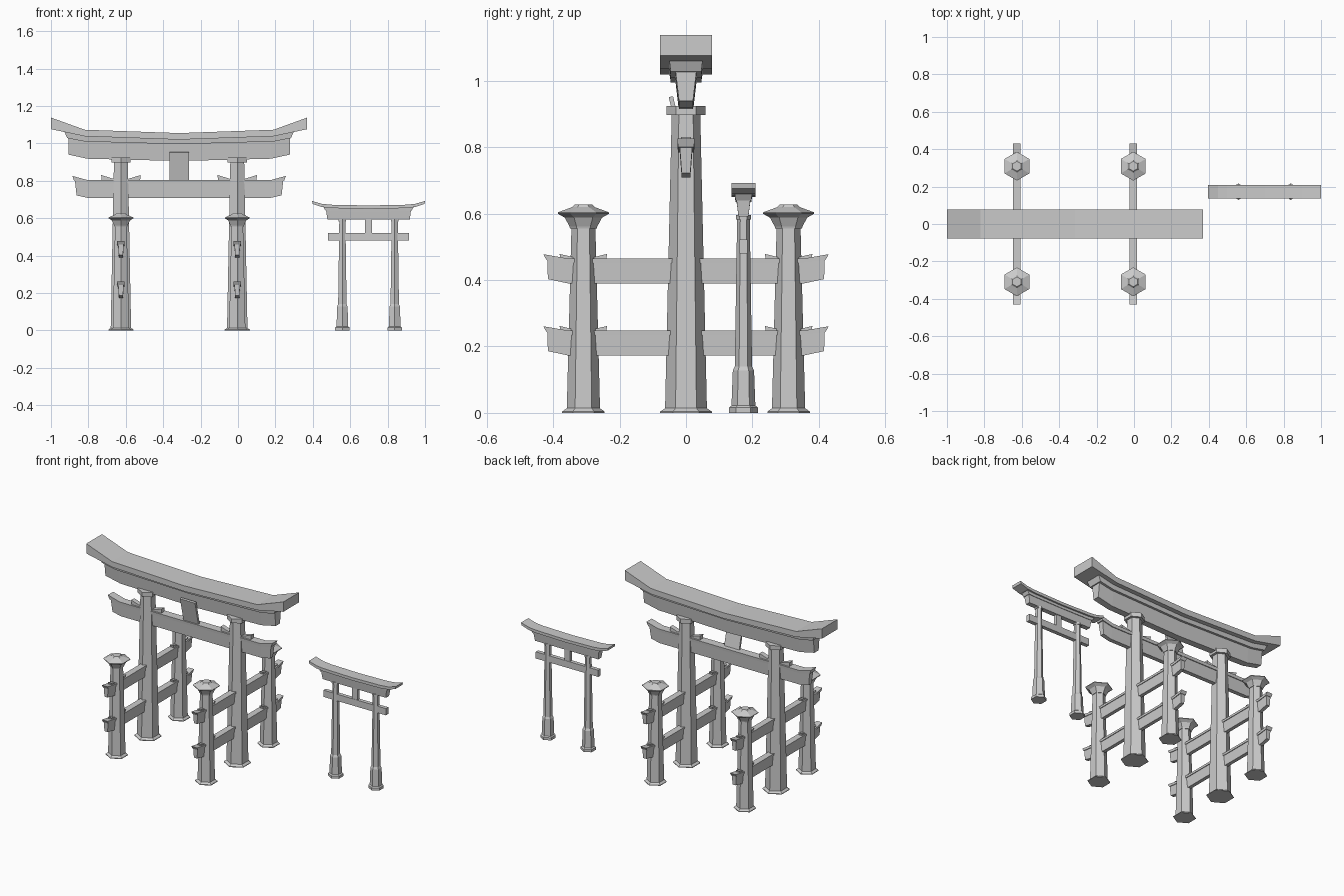
import bpy, math
from mathutils import Vector


def make(name, verts, faces):
    me = bpy.data.meshes.new(name)
    me.from_pydata(verts, [], faces)
    me.update()
    ob = bpy.data.objects.new(name, me)
    bpy.context.collection.objects.link(ob)
    return ob


def hex_column(name, x, y, rings):
    """Six-sided lathe, corners pointing along y; rings are (radius, z)."""
    verts, faces = [], []
    for r, z in rings:
        for k in range(6):
            a = math.radians(30 + 60 * k)
            verts.append((x + r * math.cos(a), y + r * math.sin(a), z))
    for i in range(len(rings) - 1):
        for k in range(6):
            n = (k + 1) % 6
            faces.append((i * 6 + k, i * 6 + n, i * 6 + 6 + n, i * 6 + 6 + k))
    top = (len(rings) - 1) * 6
    faces += [tuple(range(5, -1, -1)), tuple(range(top, top + 6))]
    return make(name, verts, faces)


def beam(name, stations, w_top, w_bot, origin, along="x", mirror=True):
    """Four-sided beam; stations are (u_top, z_top, u_bottom, z_bottom) from middle to end."""
    st = list(stations)
    if mirror:
        st = [(-a, b, -c, d) for a, b, c, d in reversed(st) if a > 0] + st
    ox, oy, oz = origin
    verts, faces = [], []
    for ut, zt, ub, zb in st:
        for u, w, z in ((ut, -w_top, zt), (ut, w_top, zt), (ub, w_bot, zb), (ub, -w_bot, zb)):
            p = (u, w) if along == "x" else (-w, u)
            verts.append((ox + p[0], oy + p[1], oz + z))
    for i in range(len(st) - 1):
        for k in range(4):
            n = (k + 1) % 4
            faces.append((i * 4 + k, i * 4 + n, i * 4 + 4 + n, i * 4 + 4 + k))
    e = (len(st) - 1) * 4
    faces += [(3, 2, 1, 0), (e, e + 1, e + 2, e + 3)]
    return make(name, verts, [tuple(reversed(f)) for f in faces])


def wedges(name, u, gap, length, h, w, origin, along):
    """Pair of wedges either side of a post, higher at the outer end."""
    for s in (-1, 1):
        st = [(u + s * gap, 0.004, u + s * gap, -0.003),
              (u + s * (gap + length), h, u + s * (gap + length - 0.004), -0.003)]
        if s < 0:
            st.reverse()
        beam(name, st, w, w, origin, along, mirror=False)


# ---------- Large gate ----------
CX, PX, PY = -0.315, 0.311, 0.309
O = (CX, 0, 0)

# Stacked curved roof beams
beam("roof_beam", [(0, 1.055, 0, 1.020), (0.505, 1.073, 0.505, 1.038), (0.685, 1.138, 0.685, 1.076)],
     0.078, 0.078, O)
beam("under_roof_beam", [(0, 1.022, 0, 0.996), (0.505, 1.040, 0.505, 1.010), (0.613, 1.062, 0.598, 1.028)],
     0.050, 0.046, O)
beam("upper_lintel", [(0, 1.000, 0, 0.906), (0.490, 1.012, 0.490, 0.918), (0.592, 1.034, 0.592, 0.940)],
     0.032, 0.021, O)

# Tie beam with its cover board
beam("tie_beam", [(0, 0.786, 0, 0.709), (0.490, 0.786, 0.490, 0.709), (0.557, 0.803, 0.548, 0.722)],
     0.019, 0.013, O)
beam("tie_beam_cover", [(0, 0.804, 0, 0.785), (0.490, 0.804, 0.490, 0.785), (0.571, 0.826, 0.562, 0.801)],
     0.026, 0.024, O)

# Leaning plaque
beam("plaque", [(-0.052, 0.951, -0.012, 0.781), (-0.039, 0.954, 0.001, 0.784)],
     0.052, 0.052, O, "y", mirror=False)

for s in (-1, 1):
    x = CX + s * PX
    # Main posts and their capitals
    hex_column("main_post", x, 0, [(0.078, 0), (0.078, 0.004), (0.063, 0.014), (0.043, 0.90)])
    hex_column("main_post_capital", x, 0, [(0.059, 0.898), (0.059, 0.925)])
    wedges("tie_wedge", s * PX, 0.028, 0.078, 0.028, 0.015, (CX, 0, 0.803), "x")
    # Capped side posts
    for t in (-1, 1):
        hex_column("side_post", x, t * PY, [(0.064, 0), (0.064, 0.004), (0.050, 0.014), (0.036, 0.56)])
        hex_column("side_post_cap", x, t * PY,
                   [(0.040, 0.555), (0.042, 0.562), (0.056, 0.588), (0.077, 0.600), (0.077, 0.604),
                    (0.034, 0.620), (0.026, 0.628)])
    # Two levels of side rails
    for z in (0.173, 0.390):
        o = (x, 0, z)
        beam("side_rail", [(0, 0.063, 0, 0), (0.355, 0.063, 0.355, 0), (0.418, 0.074, 0.416, 0.013)],
             0.015, 0.011, o, "y")
        beam("side_rail_cover", [(0, 0.075, 0, 0.062), (0.355, 0.075, 0.355, 0.062), (0.430, 0.088, 0.420, 0.070)],
             0.020, 0.019, o, "y")
        for t in (-1, 1):
            wedges("rail_wedge", t * PY, 0.030, 0.042, 0.014, 0.012, (x, 0, z + 0.075), "y")

# ---------- Small gate ----------
SX, SY, SP = 0.698, 0.173, 0.140
S = (SX, SY, 0)

beam("small_roof_beam", [(0, 0.668, 0, 0.650), (0.20, 0.672, 0.20, 0.654), (0.25, 0.677, 0.25, 0.660),
                         (0.302, 0.692, 0.299, 0.676)], 0.036, 0.036, S)
beam("small_under_roof_beam", [(0, 0.652, 0, 0.636), (0.20, 0.656, 0.20, 0.638), (0.243, 0.662, 0.230, 0.640)],
     0.026, 0.024, S)
beam("small_upper_lintel", [(0, 0.638, 0, 0.592), (0.227, 0.642, 0.220, 0.592)], 0.021, 0.015, S)
beam("small_tie_beam", [(0, 0.522, 0, 0.480), (0.217, 0.522, 0.217, 0.480)], 0.012, 0.012, S)
beam("small_centre_strut", [(0, 0.596, 0, 0.518), (0.019, 0.596, 0.019, 0.518)], 0.010, 0.010, S)

# Small posts with sleeved feet
for s in (-1, 1):
    hex_column("small_post", SX + s * SP, SY,
               [(0.044, 0), (0.044, 0.016), (0.036, 0.022), (0.032, 0.128), (0.026, 0.140), (0.019, 0.585)])
    hex_column("small_post_capital", SX + s * SP, SY, [(0.023, 0.583), (0.023, 0.596)])
